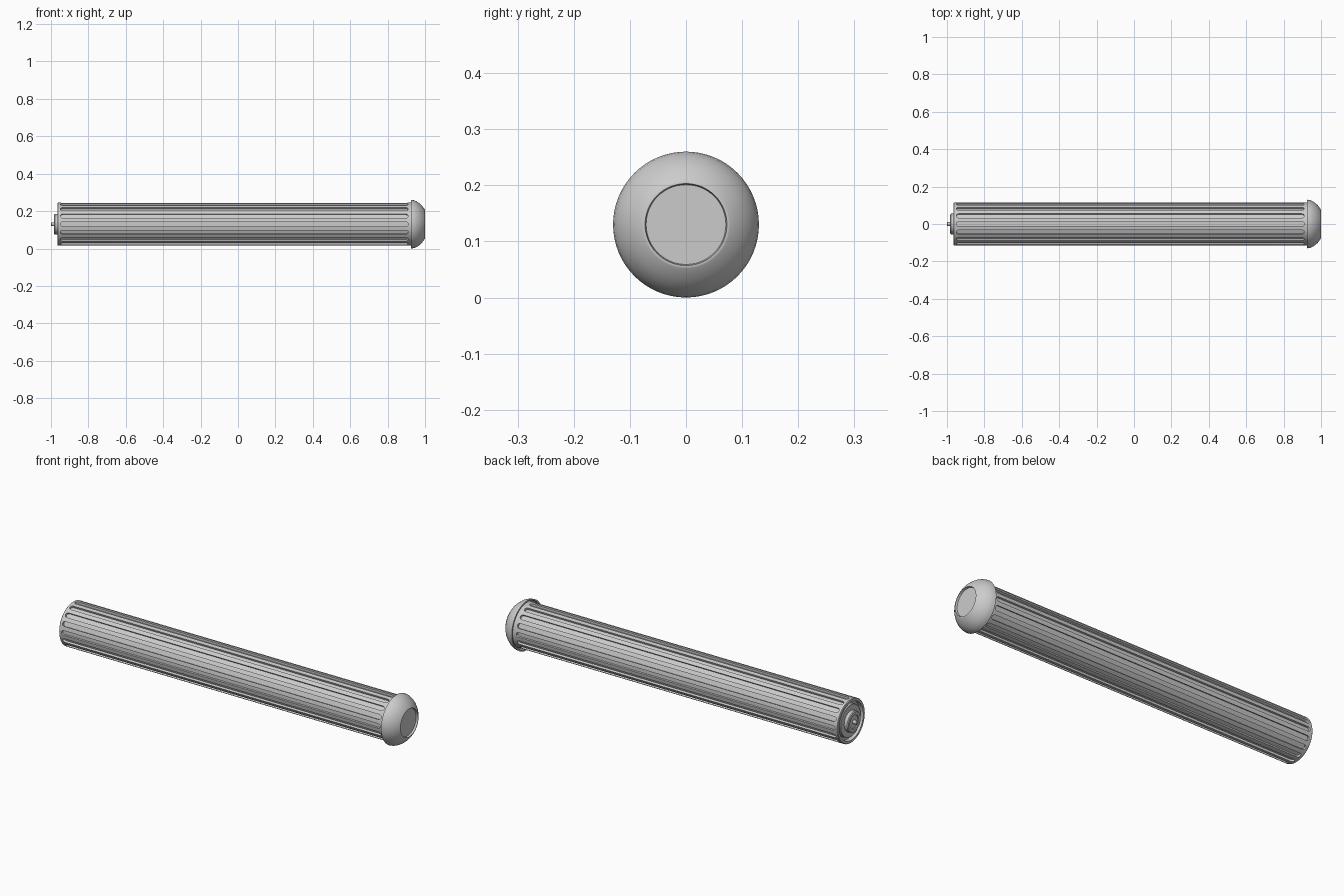
import bpy, bmesh
from math import cos, sin, pi, radians
from mathutils import Matrix

cube = bpy.data.objects.get("Cube")
if cube:
    bpy.data.objects.remove(cube, do_unlink=True)

AXIS_Z = 0.13
TUBE_R = 0.115
SLOTS = 16

# Single grey material
grey = bpy.data.materials.new("plain grey")
grey.use_nodes = True
colour = (0.6, 0.6, 0.6, 1)
grey.diffuse_color = colour
grey.node_tree.nodes["Principled BSDF"].inputs["Base Color"].default_value = colour


def add_object(name, bm):
    bmesh.ops.recalc_face_normals(bm, faces=bm.faces)
    mesh = bpy.data.meshes.new(name)
    bm.to_mesh(mesh)
    bm.free()
    mesh.materials.append(grey)
    obj = bpy.data.objects.new(name, mesh)
    obj.location.z = AXIS_Z
    bpy.context.collection.objects.link(obj)
    return obj


def activate(obj):
    bpy.ops.object.select_all(action="DESELECT")
    obj.select_set(True)
    bpy.context.view_layer.objects.active = obj


def smooth(obj):
    activate(obj)
    bpy.ops.object.shade_smooth_by_angle(angle=radians(30))


def lathe(name, profile, sides=64):
    """Revolve (x, radius) points about the x axis and close both ends."""
    bm = bmesh.new()
    rings = []
    for x, r in profile:
        rings.append([bm.verts.new((x, r * cos(2 * pi * i / sides), r * sin(2 * pi * i / sides)))
                      for i in range(sides)])
    for a, b in zip(rings, rings[1:]):
        for i in range(sides):
            j = (i + 1) % sides
            bm.faces.new((a[i], a[j], b[j], b[i]))
    bm.faces.new(rings[0])
    bm.faces.new(rings[-1])
    return add_object(name, bm)


# Handle tube with a recessed ring in its left end
tube = lathe("grip_tube", [(-0.945, 0.085), (-0.945, 0.098), (-0.965, 0.1),
                           (-0.965, 0.112), (-0.962, TUBE_R), (0.95, TUBE_R)])

# Round-ended slot cutters all around the tube
bm = bmesh.new()
half_width, x0, x1, depth = 0.012, -0.95, 0.91, 0.012
for s in range(SLOTS):
    turn = Matrix.Rotation(2 * pi * s / SLOTS, 4, "X")
    outline = []
    for end, start in ((x1 - half_width, -pi / 2), (x0 + half_width, pi / 2)):
        for k in range(9):
            a = start + pi * k / 8
            outline.append((end + half_width * cos(a), half_width * sin(a)))
    low, high = [[bm.verts.new(turn @ Matrix.Translation((x, y, z)).to_translation())
                  for x, y in outline] for z in (TUBE_R - depth, TUBE_R + 0.02)]
    bm.faces.new(low)
    bm.faces.new(high)
    for i in range(len(outline)):
        j = (i + 1) % len(outline)
        bm.faces.new((low[i], low[j], high[j], high[i]))
cutter = add_object("slot_cutter", bm)
cutter.hide_render = True

cut = tube.modifiers.new("slots", "BOOLEAN")
cut.operation = "DIFFERENCE"
cut.solver = "EXACT"
cut.object = cutter
activate(tube)
bpy.ops.object.modifier_apply(modifier=cut.name)
bpy.data.objects.remove(cutter, do_unlink=True)
smooth(tube)

# Domed end cap with hollow back and dished front
smooth(lathe("end_cap", [(0.945, 0.11), (0.945, 0.121), (0.926, 0.123), (0.926, 0.13),
                         (0.94, 0.128), (0.955, 0.122), (0.97, 0.112), (0.983, 0.1),
                         (0.993, 0.087), (0.999, 0.078), (1.0, 0.076), (1.0, 0.073),
                         (0.99, 0.071), (0.99, 0.01)]))

# Stepped boss and pin on the left end
smooth(lathe("end_plate", [(-0.94, 0.085), (-0.96, 0.085), (-0.962, 0.083), (-0.962, 0.05)]))
smooth(lathe("end_boss", [(-0.95, 0.055), (-0.979, 0.055), (-0.983, 0.051), (-0.983, 0.036),
                          (-0.979, 0.034), (-0.979, 0.01)]))
smooth(lathe("end_pin", [(-0.97, 0.01), (-0.998, 0.01), (-1.0, 0.008)], 24))
